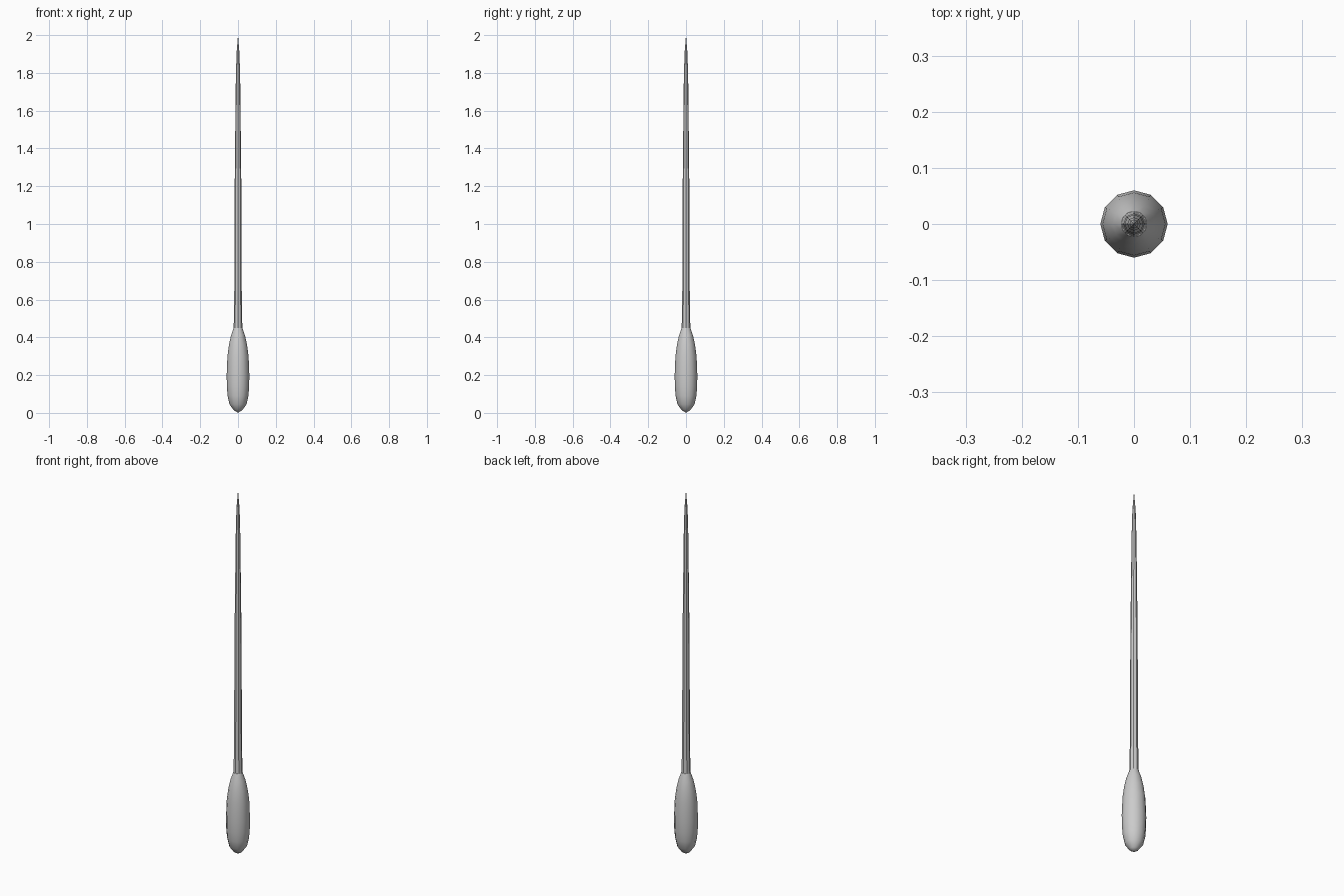
import bpy, bmesh
from math import cos, sin, pi

if "Cube" in bpy.data.objects:
    bpy.data.objects.remove(bpy.data.objects["Cube"])


def lathe(name, profile, sides):
    """Revolve (radius, z) points around z; zero radius makes a pole."""
    bm = bmesh.new()
    rings = []
    for r, z in profile:
        n = 1 if r == 0 else sides
        rings.append([bm.verts.new((r * cos(2 * pi * i / sides), r * sin(2 * pi * i / sides), z))
                      for i in range(n)])
    for a, b in zip(rings, rings[1:]):
        for i in range(sides):
            j = (i + 1) % sides
            quad = [a[i % len(a)], a[j % len(a)], b[j % len(b)], b[i % len(b)]]
            bm.faces.new(list(dict.fromkeys(quad)))
    # Close any open end
    for ring in (rings[0], rings[-1]):
        if len(ring) > 1:
            bm.faces.new(ring)
    bmesh.ops.recalc_face_normals(bm, faces=bm.faces[:])
    mesh = bpy.data.meshes.new(name)
    bm.to_mesh(mesh)
    bm.free()
    obj = bpy.data.objects.new(name, mesh)
    bpy.context.collection.objects.link(obj)
    bpy.context.view_layer.objects.active = obj
    for o in bpy.context.selected_objects:
        o.select_set(False)
    obj.select_set(True)
    bpy.ops.object.shade_smooth_by_angle(angle=pi / 5)
    return obj


# Rounded twelve-sided handle
lathe("handle", [(0, 0), (0.023, 0.015), (0.045, 0.045), (0.055, 0.09), (0.059, 0.14),
                 (0.06, 0.20), (0.056, 0.30), (0.048, 0.36), (0.037, 0.41), (0.023, 0.45)], 12)

# Long shaft tapering to a needle point
lathe("tapered_shaft", [(0.023, 0.45), (0.020, 0.60), (0.019, 0.90), (0.017, 1.28),
                        (0.014, 1.54), (0.012, 1.74), (0.008, 1.90), (0, 2.0)], 8)
